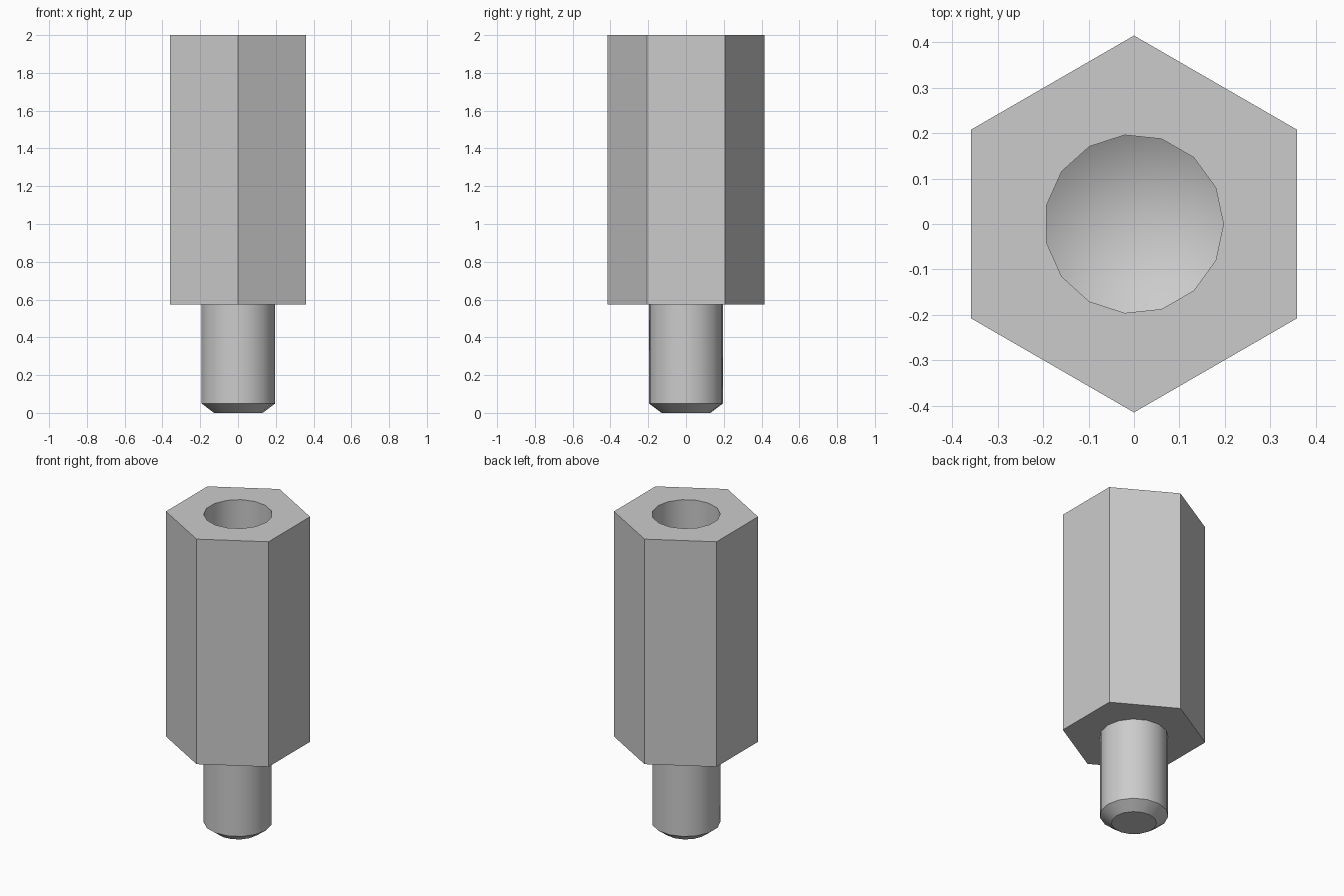
import bpy
import bmesh
from math import pi, radians
from mathutils import Matrix

if "Cube" in bpy.data.objects:
    bpy.data.objects.remove(bpy.data.objects["Cube"])

steel = bpy.data.materials.new("grey steel")
steel.use_nodes = True
colour = (0.6, 0.6, 0.6, 1)
steel.diffuse_color = colour
steel.node_tree.nodes["Principled BSDF"].inputs["Base Color"].default_value = colour

HEX_R, THREAD_R, TIP_R = 0.415, 0.197, 0.13
SHOULDER, TOP, CHAMFER = 0.575, 2.0, 0.05
HOLE_END, HOLE_TIP = 1.0, 0.88
HEX, ROUND = 6, 15


def ring(bm, sides, radius, z, turn=-pi / 2):
    """Closed loop of edges around the z axis."""
    place = Matrix.Translation((0, 0, z)) @ Matrix.Rotation(turn, 4, "Z")
    verts = bmesh.ops.create_circle(bm, segments=sides, radius=radius, matrix=place)["verts"]
    return list({e for v in verts for e in v.link_edges})


def wall(bm, a, b):
    bmesh.ops.bridge_loops(bm, edges=a + b)


def annulus(bm, outer, inner):
    bmesh.ops.triangle_fill(bm, use_beauty=True, edges=outer + inner, normal=(0, 0, 1))


def finish(name, bm):
    bmesh.ops.recalc_face_normals(bm, faces=bm.faces)
    mesh = bpy.data.meshes.new(name)
    bm.to_mesh(mesh)
    bm.free()
    mesh.materials.append(steel)
    obj = bpy.data.objects.new(name, mesh)
    bpy.context.collection.objects.link(obj)
    bpy.ops.object.select_all(action="DESELECT")
    obj.select_set(True)
    bpy.context.view_layer.objects.active = obj
    bpy.ops.object.shade_smooth_by_angle(angle=radians(30))


# Hexagonal body with a corner towards the front and a drilled blind hole
bm = bmesh.new()
hex_low = ring(bm, HEX, HEX_R, SHOULDER, 0)
hex_high = ring(bm, HEX, HEX_R, TOP, 0)
stud_seat = ring(bm, ROUND, THREAD_R, SHOULDER)
mouth = ring(bm, ROUND, THREAD_R, TOP)
hole_end = ring(bm, ROUND, THREAD_R, HOLE_END)
annulus(bm, hex_low, stud_seat)
wall(bm, hex_low, hex_high)
annulus(bm, hex_high, mouth)
wall(bm, mouth, hole_end)
# Conical bottom left by the drill
apex = bm.verts.new((0, 0, HOLE_TIP))
for edge in hole_end:
    bm.faces.new((*edge.verts, apex))
finish("hex_body", bm)

# Round stud with a chamfered end, open where it meets the body
bm = bmesh.new()
tip = ring(bm, ROUND, TIP_R, 0)
rim = ring(bm, ROUND, THREAD_R, CHAMFER)
root = ring(bm, ROUND, THREAD_R, SHOULDER)
bmesh.ops.contextual_create(bm, geom=tip)
wall(bm, tip, rim)
wall(bm, rim, root)
finish("stud", bm)
